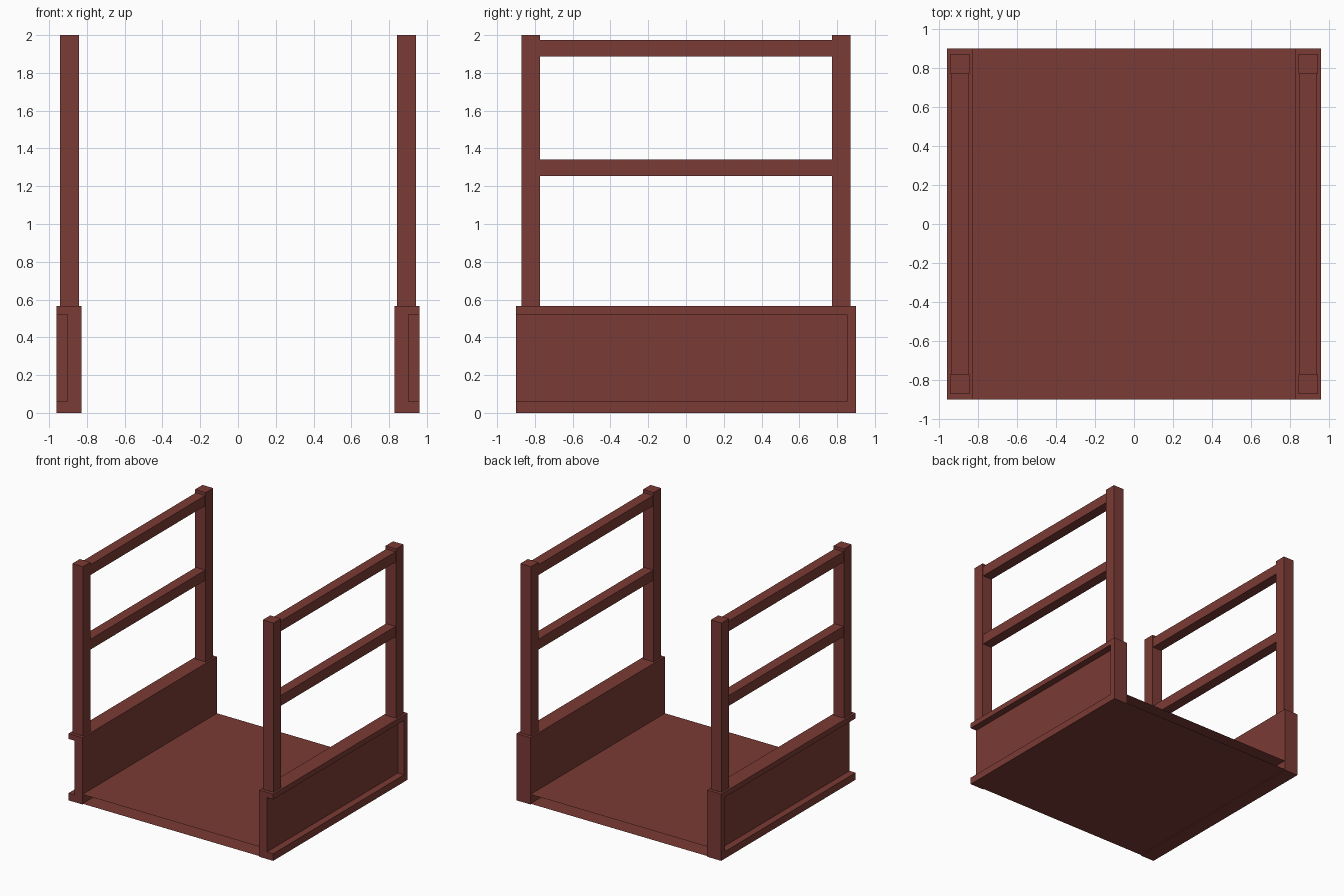
import bpy
import bmesh
from mathutils import Matrix, Vector

cube = bpy.data.objects.get("Cube")
if cube:
    bpy.data.objects.remove(cube, do_unlink=True)

# Single painted colour
COLOUR = (0.198, 0.043, 0.035, 1.0)
paint = bpy.data.materials.new("red_brown_paint")
paint.use_nodes = True
paint.diffuse_color = COLOUR
paint.node_tree.nodes["Principled BSDF"].inputs["Base Color"].default_value = COLOUR


def add_object(name, bm):
    mesh = bpy.data.meshes.new(name)
    bm.to_mesh(mesh)
    bm.free()
    mesh.materials.append(paint)
    obj = bpy.data.objects.new(name, mesh)
    bpy.context.collection.objects.link(obj)
    return obj


def box(name, low, high):
    """Box between two opposite corners."""
    low, high = Vector(low), Vector(high)
    bm = bmesh.new()
    bmesh.ops.create_cube(bm, size=1.0)
    bmesh.ops.scale(bm, vec=high - low, verts=bm.verts)
    bmesh.ops.translate(bm, vec=(low + high) / 2, verts=bm.verts)
    return add_object(name, bm)


def side_box(name, side, x0, x1, y, z):
    """Box given for the +x side, mirrored for the other one."""
    xs = sorted((side * x0, side * x1))
    return box(name, (xs[0], y[0], z[0]), (xs[1], y[1], z[1]))


def sheet(name, half_x, half_y, z):
    """Thin horizontal sheet."""
    bm = bmesh.new()
    bmesh.ops.create_grid(bm, x_segments=1, y_segments=1, size=1.0,
                          matrix=Matrix.Translation((0, 0, z)))
    bmesh.ops.scale(bm, vec=(half_x, half_y, 1), verts=bm.verts)
    return add_object(name, bm)


# Deck: top sheet and bottom sheet, open at both ends
sheet("deck_top", 0.83, 0.9, 0.085)
sheet("deck_bottom", 0.83, 0.9, 0.006)

for side, label in ((1, "left"), (-1, "right")):
    # Side beam with an outer recess that runs out through the front end
    beam = side_box(label + "_side_beam", side, 0.828, 0.96, (-0.9, 0.9), (0, 0.565))
    cutter = side_box(label + "_recess_cutter", side, 0.902, 1.1, (-1.1, 0.852), (0.06, 0.52))
    cutter.hide_render = True
    cut = beam.modifiers.new("recess", 'BOOLEAN')
    cut.operation = 'DIFFERENCE'
    cut.solver = 'EXACT'
    cut.object = cutter
    bpy.context.view_layer.objects.active = beam
    bpy.ops.object.modifier_apply(modifier=cut.name)
    bpy.data.objects.remove(cutter, do_unlink=True)

    # Upright posts
    for end, y in (("front", (-0.872, -0.772)), ("back", (0.772, 0.872))):
        side_box(f"{label}_{end}_post", side, 0.843, 0.943, y, (0.54, 2.0))

    # Horizontal rails between the posts
    for level, z in (("middle", (1.255, 1.342)), ("top", (1.887, 1.974))):
        side_box(f"{label}_{level}_rail", side, 0.848, 0.936, (-0.772, 0.772), z)
